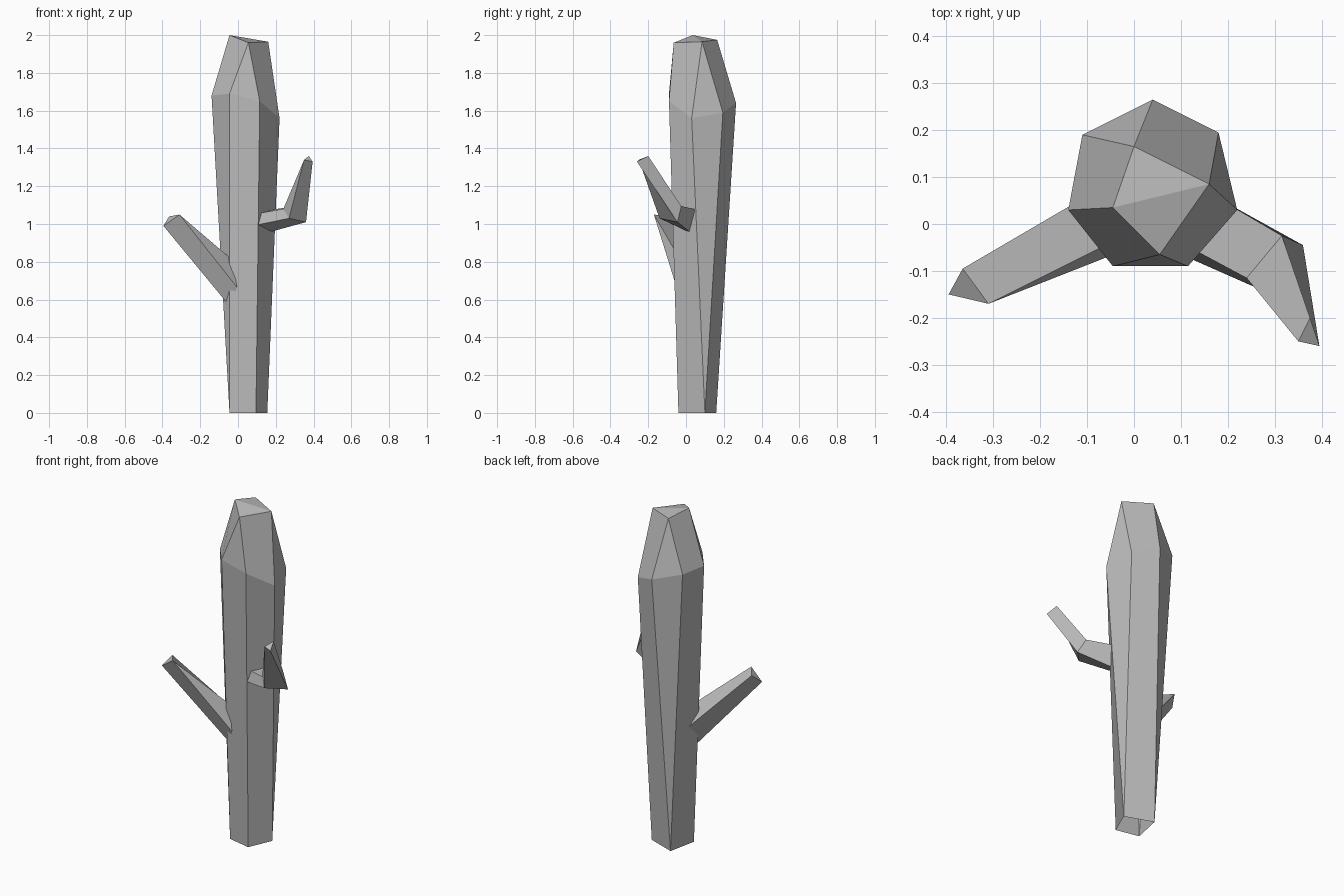
import bpy, bmesh

if "Cube" in bpy.data.objects:
    bpy.data.objects.remove(bpy.data.objects["Cube"], do_unlink=True)

grey = bpy.data.materials.new("plain grey")
grey.use_nodes = True
grey.diffuse_color = (0.5, 0.5, 0.5, 1)
grey.node_tree.nodes["Principled BSDF"].inputs["Base Color"].default_value = (0.5, 0.5, 0.5, 1)


def loft(name, rings, bands, caps=()):
    """Skin named rings of points; each band string pairs ring points into faces."""
    bm = bmesh.new()
    verts = {}
    for key, ring in rings.items():
        for i, co in enumerate(ring):
            verts[key + str(i)] = bm.verts.new(co)
    for band in bands:
        for face in band.split():
            bm.faces.new([verts[face[i:i + 2]] for i in range(0, len(face), 2)])
    for key in caps:
        bm.faces.new([verts[key + str(i)] for i in range(len(rings[key]))])
    bmesh.ops.recalc_face_normals(bm, faces=bm.faces)
    mesh = bpy.data.meshes.new(name)
    bm.to_mesh(mesh)
    bm.free()
    mesh.materials.append(grey)
    obj = bpy.data.objects.new(name, mesh)
    bpy.context.collection.objects.link(obj)
    return obj


# Trunk: four-sided open foot, seven-sided shoulder, slanted four-sided crown
foot = [(-.045, -.01, 0), (-.01, .16, 0), (.155, .10, 0), (.095, -.04, 0)]
shoulder = [(-.14, .03, 1.68), (-.11, .19, 1.68), (.04, .265, 1.64), (.18, .195, 1.59),
            (.22, .03, 1.56), (.115, -.09, 1.65), (-.045, -.09, 1.69)]
crown = [(-.045, .035, 2), (0, .165, 1.975), (.16, .085, 1.965), (.055, -.065, 1.96)]
loft("trunk", {"f": foot, "s": shoulder, "c": crown},
     ["s0s1f1f0 s1s2f1 s2s3f2f1 s3s4f2 s4s5f3f2 s5s6f0f3 s6s0f0",
      "s0s1c1c0 s1s2c1 s2s3c2c1 s3s4c2 s4s5c3c2 s5s6c3 s6s0c0c3",
      "c0c1c2 c0c2c3"])

# Bent branch: four-sided root and elbow, three-sided tip
root = [(.10, -.04, 1.055), (.17, .06, 1.075), (.14, .03, .95), (.10, -.065, .995)]
elbow = [(.24, -.115, 1.08), (.315, -.025, 1.095), (.36, -.045, 1.01), (.27, -.14, 1.03)]
tip = [(.35, -.25, 1.34), (.375, -.20, 1.36), (.395, -.26, 1.33)]
loft("bent_branch", {"r": root, "e": elbow, "t": tip},
     ["r0r1e1e0 r1r2e2e1 r2r3e3e2 r3r0e0e3",
      "e0e1t1t0 e1e2t2t1 e2e3t0t2 e3e0t0"], ["t"])

# Straight branch: four-sided root narrowing to a three-sided tip
root = [(-.04, -.005, .56), (-.04, .095, .69), (-.03, -.03, .81), (-.005, -.05, .665)]
tip = [(-.395, -.15, .99), (-.365, -.095, 1.04), (-.31, -.17, 1.05)]
loft("straight_branch", {"r": root, "t": tip},
     ["r0r1t1t0 r1r2t2t1 r2r3t2 r3r0t0t2"], ["t"])
